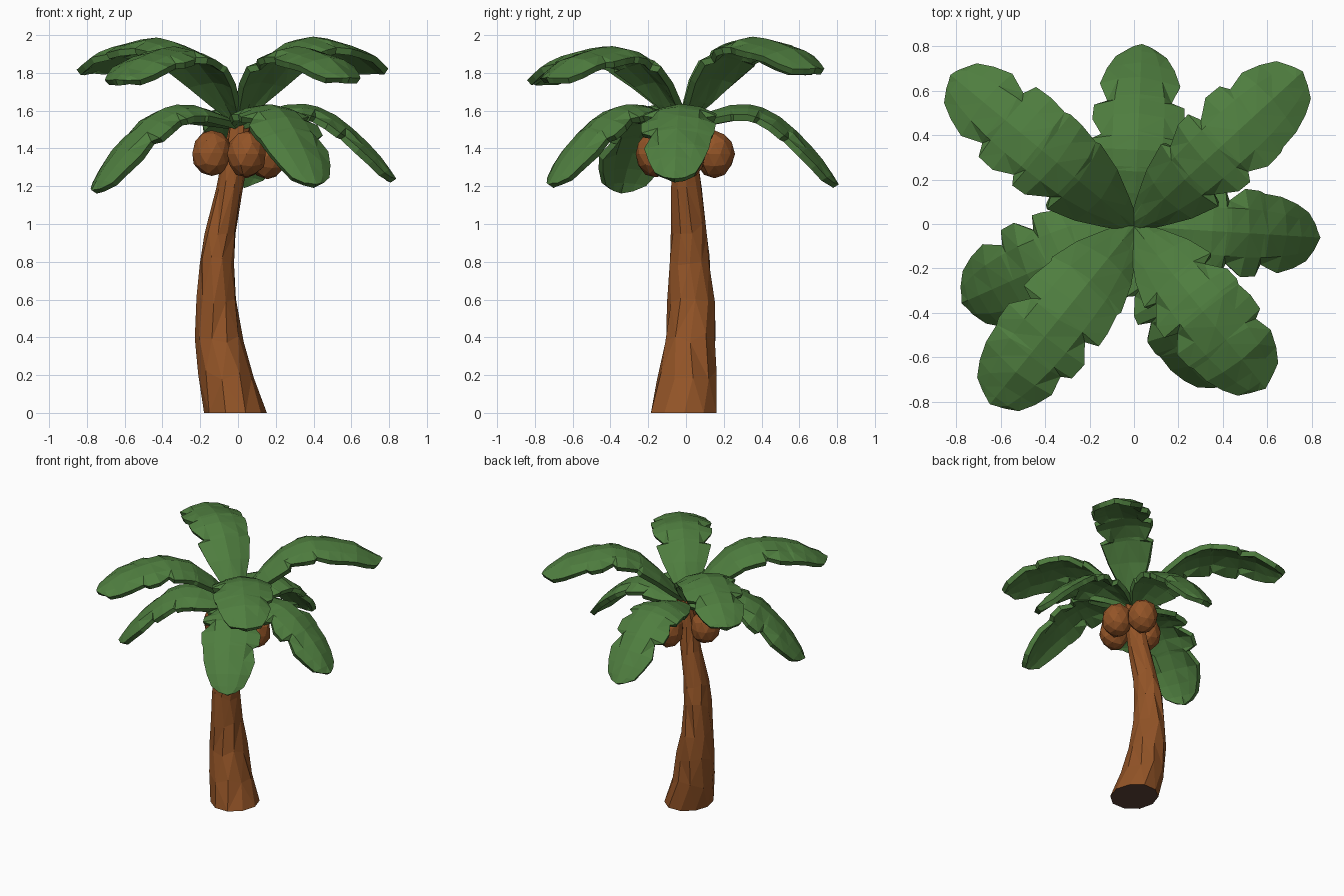
import bpy, bmesh, math, random
from mathutils import Vector

if "Cube" in bpy.data.objects:
    bpy.data.objects.remove(bpy.data.objects["Cube"])

random.seed(4)


def material(name, rgb):
    m = bpy.data.materials.new(name)
    m.diffuse_color = (*rgb, 1)
    m.use_nodes = True
    m.node_tree.nodes["Principled BSDF"].inputs["Base Color"].default_value = m.diffuse_color
    return m


GREEN = material("leaf green", (0.078, 0.208, 0.05))
BROWN = material("bark brown", (0.29, 0.088, 0.02))
DARK = material("dark cut wood", (0.11, 0.055, 0.04))


def finish(name, bm, *mats):
    me = bpy.data.meshes.new(name)
    bm.to_mesh(me)
    bm.free()
    ob = bpy.data.objects.new(name, me)
    bpy.context.collection.objects.link(ob)
    for m in mats:
        me.materials.append(m)
    return ob


def lerp(points, x):
    for (x0, y0), (x1, y1) in zip(points, points[1:]):
        if x <= x1:
            return y0 + (y1 - y0) * (x - x0) / (x1 - x0)
    return points[-1][1]


# Trunk: leaning tapered rings (z, x min, x max, y min, y max)
RINGS = [(0, -.18, .155, -.19, .17), (.2, -.215, .085, -.15, .165),
         (.4, -.228, .03, -.113, .158), (.6, -.222, -.008, -.098, .15),
         (.8, -.205, -.02, -.088, .127), (.97, -.18, -.012, -.083, .112),
         (1.2, -.115, .03, -.08, .085), (1.36, -.08, .055, -.075, .065),
         (1.56, -.04, .07, -.06, .05)]
SIDES = 10
bm = bmesh.new()
rows = []
for k, (z, x0, x1, y0, y1) in enumerate(RINGS):
    ring = []
    for i in range(SIDES):
        a = math.tau * (i + 0.3 * (k % 2)) / SIDES
        j = random.uniform(0.97, 1.04)
        dz = random.uniform(-.03, .03) if k else 0
        ring.append(bm.verts.new(((x0 + x1) / 2 + (x1 - x0) / 2 * j * math.cos(a),
                                  (y0 + y1) / 2 + (y1 - y0) / 2 * j * math.sin(a), z + dz)))
    rows.append(ring)
for a, b in zip(rows, rows[1:]):
    for i in range(SIDES):
        n = (i + 1) % SIDES
        bm.faces.new((a[i], a[n], b[n], b[i]))
base = bm.faces.new(rows[0][::-1])
base.material_index = 1
bm.faces.new(rows[-1])
bmesh.ops.triangulate(bm, faces=[f for f in bm.faces if len(f.verts) == 4])
finish("trunk", bm, BROWN, DARK)

# Coconuts: faceted, slightly tall balls around the trunk top
for n, (x, y, z) in enumerate([(-.14, -.04, 1.375), (.045, -.16, 1.37),
                               (.155, .0, 1.36), (.045, .15, 1.37)]):
    bm = bmesh.new()
    bmesh.ops.create_icosphere(bm, subdivisions=2, radius=1)
    for v in bm.verts:
        j = random.uniform(.96, 1.04)
        v.co = Vector((x, y, z)) + Vector((v.co.x * .106, v.co.y * .106, v.co.z * .125)) * j
    finish(f"coconut_{n + 1}", bm, BROWN)

# Leaves: arched blades with a folded section and notched edges
UPPER = [(0, 1.57), (.07, 1.65), (.19, 1.78), (.32, 1.885), (.46, 1.935),
         (.58, 1.945), (.83, 1.89), (1.03, 1.775)]
LOWER = [(0, 1.54), (.12, 1.59), (.25, 1.63), (.38, 1.635), (.5, 1.585),
         (.65, 1.46), (.77, 1.32), (.84, 1.21)]
WIDTH = [(0, .035), (.08, .09), (.18, .15), (.3, .19), (.45, .205),
         (.6, .21), (.75, .2), (.88, .165), (.96, .115), (1, .06)]
STATIONS = [0, .08, .18, .3, .325, .42, .5, .525, .62, .7, .725, .82, .9, .96, 1]
NOTCHES = (.325, .525, .725)


def leaf(name, spine, angle, length, lift=0.0, tip=0.0, width=1.0):
    """Lift raises the arch, tip raises the outer end."""
    a = math.radians(angle)
    out = Vector((math.cos(a), math.sin(a), 0))
    left = Vector((-math.sin(a), math.cos(a), 0))
    reach = spine[-1][0]

    def point(u):
        u = max(u, 0)
        z = lerp(spine, u * reach) + lift * min(u * 2.2, 1) + tip * u ** 3
        return Vector((0, -.01, 0)) + out * (u * length) + Vector((0, 0, z))

    cut = {(n, s): random.choice((.72, .8, .95)) for n in NOTCHES for s in (1, -1)}
    bm = bmesh.new()
    grid = []
    for u in STATIONS:
        c = point(u)
        along = (point(min(u + .04, 1)) - point(u - .04)).normalized()
        normal = along.cross(left).normalized()
        w = lerp(WIDTH, u) * width
        row = []
        for s in (1, .55, 0, -.55, -1):
            side = 1 if s > 0 else -1
            k = cut.get((u, side), 1) if abs(s) == 1 else 1
            drop = .27 * w * abs(s) ** 1.6
            slide = .02 * (1 - abs(s)) if u == 1 else 0
            jit = random.uniform(-.006, .006) if 0 < abs(s) < 1 else 0
            row.append(bm.verts.new(c + left * (s * w * k) + along * (slide - .02 * (u == 1))
                                    - normal * (drop + jit)))
        grid.append(row)
    for r, q in zip(grid, grid[1:]):
        for j in range(4):
            bm.faces.new((r[j], r[j + 1], q[j + 1], q[j]))
    bmesh.ops.triangulate(bm, faces=bm.faces[:])
    for f in bm.faces:
        f.normal_update()
    if sum(f.normal.z for f in bm.faces) < 0:
        bmesh.ops.reverse_faces(bm, faces=bm.faces[:])
    ob = finish(name, bm, GREEN)
    mod = ob.modifiers.new("thickness", "SOLIDIFY")
    mod.thickness = .036
    mod.offset = -1


leaf("upper_leaf_back_left", UPPER, 140.5, 1.07, .045, 0)
leaf("upper_leaf_back_right", UPPER, 42.5, 1.03, .05, 0)
leaf("upper_leaf_front_left", UPPER, -129, 1.03, 0, -.01, 1.05)
leaf("upper_leaf_front_right", UPPER, -51, .94, 0, 0, 1.02)
leaf("lower_leaf_back", LOWER, 87.5, .82, 0, 0)
leaf("lower_leaf_right", LOWER, -3.5, .84, 0, .03, .95)
leaf("lower_leaf_left", LOWER, 204, .85, 0, -.03, 1.12)
leaf("lower_leaf_front", LOWER, -60, .83, 0, 0, 1.0)
